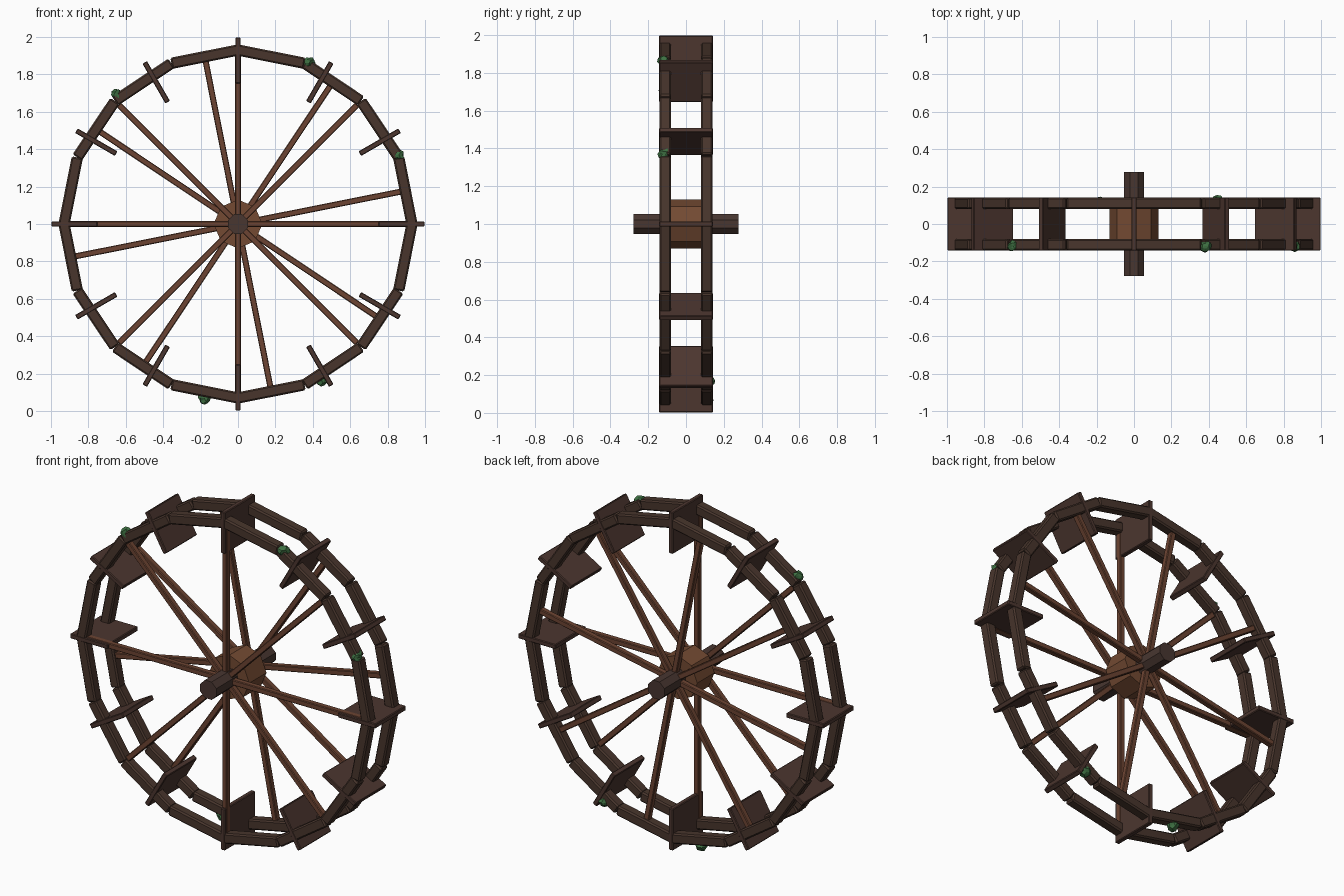
import bpy, bmesh, math, random
from mathutils import Matrix, Vector

if "Cube" in bpy.data.objects:
    bpy.data.objects.remove(bpy.data.objects["Cube"])

random.seed(4)


def srgb(r, g, b):
    return tuple((c / 255 / 12.92) if c < 10 else ((c / 255 + 0.055) / 1.055) ** 2.4
                 for c in (r, g, b)) + (1.0,)


def material(name, *rgb):
    m = bpy.data.materials.new(name)
    m.diffuse_color = srgb(*rgb)
    m.use_nodes = True
    m.node_tree.nodes["Principled BSDF"].inputs["Base Color"].default_value = m.diffuse_color
    return m


RIM = material("dark rim wood", 72, 53, 44)
PADDLE = material("paddle wood", 76, 54, 47)
SPOKE = material("spoke wood", 108, 68, 50)
HUB = material("hub wood", 115, 74, 50)
AXLE = material("axle wood", 72, 54, 48)
MOSS = material("moss green", 62, 112, 66)

CENTRE = Matrix.Translation((0, 0, 1))
RADIUS = 0.93
RIM_Y = 0.11


def finish(name, bm, mat):
    bmesh.ops.recalc_face_normals(bm, faces=bm.faces)
    mesh = bpy.data.meshes.new(name)
    bm.to_mesh(mesh)
    bm.free()
    mesh.materials.append(mat)
    obj = bpy.data.objects.new(name, mesh)
    bpy.context.collection.objects.link(obj)
    return obj


def turn(degrees):
    """Turn the +x direction upwards in the wheel plane."""
    return CENTRE @ Matrix.Rotation(-math.radians(degrees), 4, 'Y')


def beam(name, degrees, offset, size, mat, bevel):
    """Bevelled plank placed radially: x is outward, z is tangential."""
    bm = bmesh.new()
    bmesh.ops.create_cube(bm, size=1, matrix=Matrix.Diagonal((*size, 1)))
    bmesh.ops.bevel(bm, geom=bm.edges[:], offset=bevel, segments=1, affect='EDGES')
    bm.transform(turn(degrees) @ Matrix.Translation(offset))
    return finish(name, bm, mat)


def drum(name, radius, length, spin, mat):
    bm = bmesh.new()
    bmesh.ops.create_cone(bm, cap_ends=True, segments=8, radius1=radius,
                          radius2=radius, depth=length)
    bm.transform(CENTRE @ Matrix.Rotation(math.pi / 2, 4, 'X')
                 @ Matrix.Rotation(math.radians(spin), 4, 'Z'))
    return finish(name, bm, mat)


# Hub and axle
drum("hub", 0.13, 0.16, 0, HUB)
drum("axle", 0.057, 0.555, 22.5, AXLE)

# Two rims of sixteen beams, and eight spokes each; the back spokes are offset
half = math.radians(11.25)
chord = 2 * RADIUS * math.sin(half)
for side, y, shift in (("front", -RIM_Y, 0), ("back", RIM_Y, 11.25)):
    for i in range(16):
        beam(f"{side}_rim_{i}", 22.5 * i + 11.25, (RADIUS * math.cos(half), y, 0),
             (0.06, 0.062, chord), RIM, 0.008)
    for i in range(8):
        beam(f"{side}_spoke_{i}", 45 * i + shift, (0.46, y, 0),
             (0.88, 0.035, 0.032), SPOKE, 0.004)

# Paddles
for i in range(12):
    beam(f"paddle_{i}", 30 * i, (0.875, 0, 0), (0.245, 0.285, 0.028), PADDLE, 0.004)

# Moss clumps on the rims
clumps = ((0.38, -0.117, 1.86), (-0.645, -0.117, 1.69), (0.86, -0.117, 1.37),
          (-0.18, 0.112, 0.07), (0.445, 0.122, 0.168))
for i, spot in enumerate(clumps):
    bm = bmesh.new()
    bmesh.ops.create_icosphere(bm, subdivisions=2, radius=0.033)
    for v in bm.verts:
        v.co *= random.uniform(0.75, 1.15)
    bm.transform(Matrix.Translation(Vector(spot)))
    finish(f"moss_{i}", bm, MOSS)
